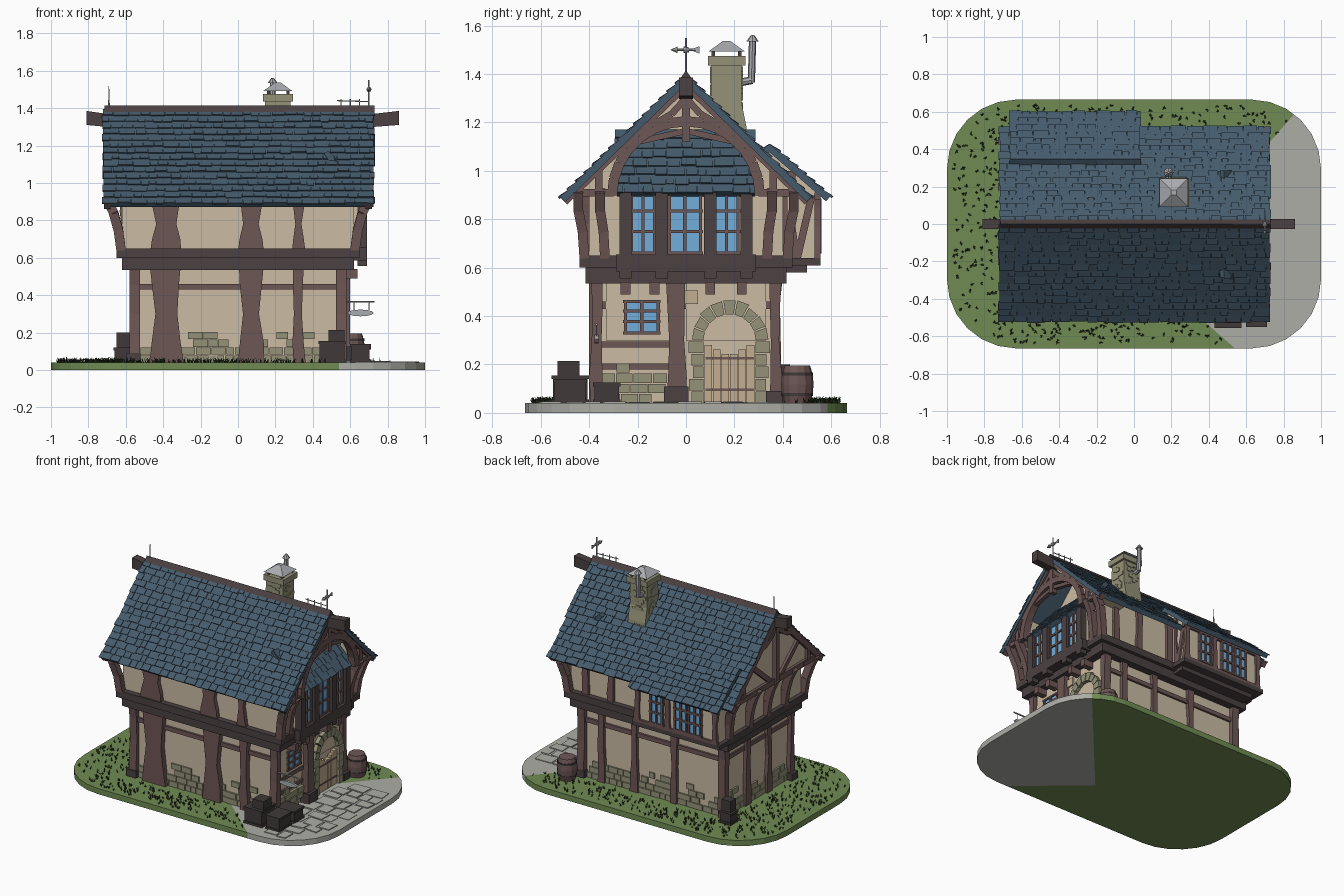
import bpy, bmesh, math, random
from mathutils import Vector, Matrix

if "Cube" in bpy.data.objects:
    bpy.data.objects.remove(bpy.data.objects["Cube"])
random.seed(4)
R = random.uniform

COL = dict(roof=(.06, .105, .15), plaster=(.6, .5, .37), timber=(.155, .095, .092), dark=(.07, .052, .054),
           grass=(.16, .26, .085), tuft=(.03, .05, .02), paving=(.42, .42, .39), stone=(.3, .29, .19),
           glass=(.17, .42, .7), plank=(.55, .42, .28), crate=(.05, .042, .04), metal=(.4, .41, .43))
MAT = {}
for k, c in COL.items():
    MAT[k] = bpy.data.materials.new(k)
    MAT[k].diffuse_color = (*c, 1)

def prism(bm, pts, axis, a, b):
    put = {'x': lambda u, v, t: (t, u, v), 'y': lambda u, v, t: (u, t, v), 'z': lambda u, v, t: (u, v, t)}[axis]
    lo = [bm.verts.new(put(u, v, a)) for u, v in pts]
    hi = [bm.verts.new(put(u, v, b)) for u, v in pts]
    fs = [bm.faces.new(lo[::-1]), bm.faces.new(hi)]
    for i in range(len(pts)):
        j = (i + 1) % len(pts)
        fs.append(bm.faces.new((lo[i], lo[j], hi[j], hi[i])))
    bmesh.ops.recalc_face_normals(bm, faces=fs)

def box(bm, x0, x1, y0, y1, z0, z1):
    prism(bm, [(x0, y0), (x1, y0), (x1, y1), (x0, y1)], 'z', z0, z1)

def rod(bm, p, q, r, r2=None, n=8):
    p, q = Vector(p), Vector(q)
    m = Matrix.Translation((p + q) / 2) @ (q - p).to_track_quat('Z', 'Y').to_matrix().to_4x4()
    bmesh.ops.create_cone(bm, cap_ends=True, segments=n, radius1=r, radius2=r if r2 is None else r2,
                          depth=(q - p).length, matrix=m)

def bar(bm, p, q, w, d, ref=(1, 0, 0)):
    # beam from p to q: d thick along ref, w wide across it
    p, q = Vector(p), Vector(q)
    z = (q - p).normalized()
    s = z.cross(Vector(ref)).normalized()
    t = s.cross(z)
    m = Matrix((s * w, t * d, z * (q - p).length)).transposed().to_4x4()
    bmesh.ops.create_cube(bm, size=1, matrix=Matrix.Translation((p + q) / 2) @ m)

def part(name, mat, build):
    bm = bmesh.new()
    build(bm)
    me = bpy.data.meshes.new(name)
    bm.to_mesh(me)
    bm.free()
    me.materials.append(MAT[mat])
    ob = bpy.data.objects.new(name, me)
    bpy.context.collection.objects.link(ob)
    return ob

def boxes(name, mat, *bs):
    return part(name, mat, lambda bm: [box(bm, *b) for b in bs])

def shingles(bm, axis, top, bot, a, b, rows):
    # slab with overlapping rows of tiles on its upper side
    t, e = Vector(top), Vector(bot)
    d = e - t
    n = Vector((-d.y, d.x)).normalized()
    n = n if n.y > 0 else -n
    prism(bm, [t, e, e - n * .025, t - n * .025], axis, a, b)
    for i in range(rows):
        x = a - R(0, .012)
        while x < b - .01:
            w = min(R(.035, .09), b + R(0, .012) - x)
            p, q = t + d * (i / rows), t + d * ((i + 1 + R(0, .2)) / rows)
            prism(bm, [p, q, q + n * R(.007, .012), p + n * .002], axis, x, x + w - .003)
            x += w

# ---- ground slab: grass with a paved wedge
def in_paving(x, y):
    return (x - .1) * .86 - (y + .28) * .75 > 0 and (x - .1) * .385 + (y + .28) * .44 > 0
outline = [(sx * (.63 + .37 * math.cos(t)), sy * (.295 + .37 * math.sin(t)))
           for sx, sy, seq in ((1, 1, range(7)), (-1, 1, range(6, -1, -1)), (-1, -1, range(7)), (1, -1, range(6, -1, -1)))
           for t in [i * math.pi / 12 for i in seq]]
def slab(bm):
    prism(bm, outline, 'z', 0, .04)
    for no in ((.86, -.75, 0), (.385, .44, 0)):
        bmesh.ops.bisect_plane(bm, geom=bm.verts[:] + bm.edges[:] + bm.faces[:], plane_co=(.1, -.28, 0), plane_no=no)
    for f in bm.faces:
        c = f.calc_center_median()
        f.material_index = int(in_paving(c.x, c.y))
part("ground_slab", 'grass', slab).data.materials.append(MAT['paving'])

def on_slab(x, y, m=.03):
    dx, dy = max(abs(x) - .63, 0), max(abs(y) - .295, 0)
    return math.hypot(dx, dy) < .37 - m
def tufts(bm):
    for _ in range(1500):
        x, y = R(-1, 1), R(-.66, .66)
        if not on_slab(x, y) or in_paving(x, y) or (abs(x) < .62 and abs(y) < .44):
            continue
        for k in range(3):
            a, h = R(0, 6.28), R(.012, .03)
            c, s = math.cos(a) * .012, math.sin(a) * .012
            bm.faces.new([bm.verts.new(v) for v in ((x - s * .4, y + c * .4, .039), (x + s * .4, y - c * .4, .039),
                                                    (x + c, y + s, .04 + h))])
part("grass_tufts", 'tuft', tufts)
def flags(bm):
    y = -.6
    while y < .55:
        h, x = R(.07, .12), .58 + R(0, .05)
        while x < .98:
            w = R(.07, .16)
            if all(on_slab(u, v, .01) and in_paving(u, v) for u in (x, x + w) for v in (y, y + h)):
                j = lambda: R(-.008, .008)
                prism(bm, [(x + j(), y + j()), (x + w - .015, y + j()), (x + w - .015 + j(), y + h - .015), (x, y + h - .015 + j())],
                      'z', .035, R(.043, .048))
            x += w
        y += h
part("paving_stones", 'paving', flags)

# ---- plaster walls
boxes("lower_walls", 'plaster', (-.55, .55, -.36, .36, .04, .56))
def upper(bm):
    prism(bm, [(-.4, .6), (.4, .6), (.4, .97), (0, 1.36), (-.4, .97)], 'x', -.62, .48)
    box(bm, .48, .62, -.4, .4, .6, .9)
    prism(bm, [(-.48, .9), (.48, .9), (0, 1.365)], 'x', -.69, -.6)
    arc = [(.29 * math.cos(t), .9 + .3 * math.sin(t)) for t in [i * math.pi / 16 for i in range(17)]]
    prism(bm, [(-.48, .9), (0, 1.365), (.48, .9)] + arc, 'x', .66, .69)
    for s in (-1, 1):
        prism(bm, [(s * .3, .9), (s * .47, .9), (s * .3, 1.07)], 'x', .47, .67)
    box(bm, .6, .65, -.27, .27, .62, .91)
    prism(bm, [(.36, .63), (.54, .63), (.54, .91), (.345, 1.09), (.3, 1.06)], 'x', -.62, 0)
part("upper_walls", 'plaster', upper)

# ---- shingled roofs
def roofs(bm):
    for s in (-1, 1):
        shingles(bm, 'x', (0, 1.395), (s * .515, .89), -.715, .725, 15)
    shingles(bm, 'x', (.345, 1.11), (.595, .893), -.66, .03, 7)
    shingles(bm, 'x', (.345, 1.11), (.305, 1.075), -.66, .03, 1)
    shingles(bm, 'y', (.48, 1.17), (.685, .91), -.285, .285, 7)
part("shingle_roofs", 'roof', roofs)
part("ridge_cap", 'dark', lambda bm: prism(bm, [(-.025, 1.38), (0, 1.415), (.025, 1.38)], 'x', -.715, .73))
def ridge_beam(bm):
    prism(bm, [(-.81, 1.31), (-.6, 1.29), (-.6, 1.355), (-.81, 1.385)], 'y', -.028, .028)
    prism(bm, [(.86, 1.31), (.6, 1.29), (.6, 1.355), (.86, 1.385)], 'y', -.028, .028)
part("ridge_beam_ends", 'dark', ridge_beam)

# ---- horizontal beams between the floors
boxes("floor_beams", 'dark', (-.65, .65, -.44, .44, .6, .65), (-.62, .62, -.415, .415, .535, .6),
      (-.65, .03, .42, .555, .61, .64), (-.6, 0, .4, .5, .58, .61), (.62, .69, -.29, .29, .585, .655))
boxes("mid_rails", 'timber', (-.56, .56, -.375, .375, .43, .46), (.55, .562, -.35, -.07, .27, .295), (.55, .562, -.35, -.07, .18, .205),
      (-.63, .03, .53, .555, .64, .66), (-.63, .03, .53, .555, .88, .91))
# plaster above the door hides the rail there
boxes("front_plaster", 'plaster', (.54, .563, .0, .33, .3, .54), (.54, .563, -.33, -.07, .3, .54))

# ---- posts
def post(bm, axis, c, w, z0, z1, a, b):
    # crooked post, thick at foot and head
    zs = [z0 + (z1 - z0) * k for k in (0, .2, .5, .8, 1)]
    ws = [w * k * .5 for k in (1.1, 1, .72, .9, 1)]
    L = [(c - h + R(-.006, .006), z) for h, z in zip(ws, zs)]
    prism(bm, L + [(c + h + R(-.006, .006), z) for h, z in zip(ws, zs)][::-1], axis, a, b)
def posts(bm):
    for x, w in ((-.385, .165), (.07, .125), (.325, .06)):
        post(bm, 'y', x, w, .04, .56, -.4, -.34)
        post(bm, 'y', x, w * .92, .64, .92, -.43, -.38)
    for x in (-.17, .14, .4):
        post(bm, 'y', x, .05, .04, .56, .34, .385)
    for x in (.04, .3, .5):
        post(bm, 'y', x, .05, .64, .95, .38, .42)
    for x in (-.61, -.24, 0):
        post(bm, 'y', x, .04, .64, .9, .53, .555)
    post(bm, 'x', .44, .03, .64, 1.0, -.01, .012)
    bar(bm, (.003, .46, .64), (.003, .52, .9), .03, .02)
    for sx in (-1, 1):
        for sy in (-1, 1):
            post(bm, 'x', sy * .37, .05, .04, .56, sx * .525, sx * .58)
    post(bm, 'x', -.04, .075, .04, .56, .54, .6)
    for y in (-.12, .12):
        post(bm, 'x', y, .05, .04, .56, -.575, -.54)
    # posts flaring out below both gables
    for sx, ys in ((1, (-.42, -.335, .335, .42)), (-1, (-.42, -.2, 0, .2, .42))):
        for y in ys:
            k = 1.06 if abs(y) > .3 else 1
            P = [(sx * .625, y, .64), (sx * .64, y * (1 + (k - 1) * .3), .75), (sx * .665, y * k, .84), (sx * .705, y * k, .92)]
            for p, q in zip(P, P[1:]):
                bar(bm, p, q, .04, .05)
part("timber_posts", 'timber', posts)
boxes("post_bases", 'dark', (.54, .62, -.09, .01, .04, .11), (.52, .6, .33, .4, .04, .09), (-.6, -.52, -.4, -.33, .04, .09))
boxes("joist_ends", 'timber', *[(.55, .64, y - .02, y + .02, .49, .54) for y in (-.25, -.13, .1, .23)])

# ---- gable timbers
def gables(bm):
    for x in (.7, -.7):
        for s in (-1, 1):
            bar(bm, (x, 0, 1.36), (x, s * .505, .875), .04, .035)
            bar(bm, (x, s * .3, .91), (x, s * .49, .91), .03, .03)
            bar(bm, (x, s * .36, .91), (x, s * .36, 1.01), .03, .025)
            P = [(0, 1.3), (s * .06, 1.235), (s * .12, 1.2), (s * .18, 1.19)]
            for p, q in zip(P, P[1:]):
                bar(bm, (x, *p), (x, *q), .028, .03)
        bar(bm, (x, 0, 1.12 if x > 0 else .9), (x, 0, 1.37), .035, .04)
    pts = [(.305 * math.cos(t), .9 + .305 * math.sin(t)) for t in [i * math.pi / 14 for i in range(15)]]
    for p, q in zip(pts, pts[1:]):
        bar(bm, (.695, *p), (.695, *q), .042, .05)
    bar(bm, (.695, -.2, 1.12), (.695, 0, 1.165), .025, .03)
    bar(bm, (.695, .2, 1.12), (.695, 0, 1.165), .025, .03)
    bar(bm, (-.695, -.48, .91), (-.695, .48, .91), .04, .03)
    for s in (-1, 1):
        bar(bm, (-.695, s * .05, .92), (-.695, s * .26, 1.1), .035, .025)
part("gable_timbers", 'timber', gables)
boxes("bay_corbel_posts", 'dark', *[(.64, .69, y - .025, y + .025, .555, .91) for y in (-.25, -.1, .1, .25)])

# ---- windows: glass pane plus frame with bars, on an x or y facing wall
WIN = [('x', .652, -.225, -.13, .66, .91), ('x', .652, -.07, .06, .66, .91), ('x', .652, .12, .215, .66, .91),
       ('x', .556, -.25, -.115, .33, .46), ('y', .542, -.2, -.11, .665, .88), ('y', .542, -.39, -.3, .665, .88), ('y', .542, -.5, -.41, .665, .88)]
def wbox(bm, ax, d0, d1, a, b, z0, z1):
    box(bm, *((d0, d1, a, b) if ax == 'x' else (a, b, d0, d1)), z0, z1)
part("window_glass", 'glass', lambda bm: [wbox(bm, ax, d - .02, d + .008, a, b, z0, z1) for ax, d, a, b, z0, z1 in WIN])
def frames(bm):
    for ax, d, a, b, z0, z1 in WIN:
        for u in (a, (a + b) / 2, b):
            wbox(bm, ax, d - .01, d + .018, u - .007, u + .007, z0, z1)
        for z in (z0, z0 + (z1 - z0) * .36, z0 + (z1 - z0) * .7, z1):
            wbox(bm, ax, d - .01, d + .018, a - .01, b + .01, z - .006, z + .006)
part("window_frames", 'timber', frames)

# ---- arched door with stone surround
def surround(bm):
    for s in (-1, 1):
        for i in range(5):
            e = R(.15, .17)
            y0, y1 = sorted((.18 + s * .108, .18 + s * e))
            box(bm, .54, R(.585, .595), y0, y1, .04 + i * .052, .088 + i * .052)
    for i in range(9):
        a, b, r = i * math.pi / 9 + .02, (i + 1) * math.pi / 9 - .02, R(.155, .168)
        prism(bm, [(.18 + k * math.cos(t), .3 + k * math.sin(t)) for k, t in ((.108, a), (r, a), (r, b), (.108, b))], 'x', .54, .59)
part("door_surround", 'stone', surround)
def door(bm):
    for i in range(6):
        y = .075 + i * .035
        box(bm, .55, .578, y + .001, y + .033, .04, .28 - .018 * min(i, 5 - i))
part("door_planks", 'plank', door)
boxes("door_rails", 'timber', (.57, .582, .08, .28, .09, .1), (.57, .582, .08, .28, .22, .23))
boxes("wall_plaque", 'plank', (.56, .575, -.005, .05, .45, .505))

# ---- rough stonework showing along the wall feet
def footing(bm):
    for ax, lim, ds in (('y', .52, (-.36, .36)), ('x', .35, (-.55, .56))):
        for d in ds:
            for row in range(4):
                u = -lim
                while u < lim - .03:
                    w = R(.04, .09)
                    skip = ax == 'x' and d > 0 and u + w > -.07
                    if not skip and R(0, 1) < (1, .95, .7, .35)[row]:
                        wbox(bm, ax, d - R(.008, .014), d + R(.008, .014), u, min(u + w, lim) - .004, .04 + row * .042, .078 + row * .042)
                    u += w
part("stone_footing", 'stone', footing)

# ---- chimney with cap and flue
def chimney(bm):
    prism(bm, [(.1, 1.2), (.255, 1.08), (.25, 1.18), (.23, 1.28), (.23, 1.44), (.105, 1.44)], 'x', .145, .28)
    box(bm, .135, .295, .09, .245, 1.435, 1.475)
    for i in range(40):
        z, w, u = R(1.2, 1.41), R(.025, .05), R(0, .08)
        box(bm, *random.choice([(.14, .285, .11 + u, .11 + u + w), (.15 + u, .15 + u + w, .1, .236)]), z, z + .022)
part("chimney", 'stone', chimney)
boxes("chimney_cap_legs", 'dark', *[(x, x + .015, y, y + .015, 1.47, 1.5) for x in (.155, .26) for y in (.105, .215)])
def metalwork(bm):
    bmesh.ops.create_cone(bm, cap_ends=True, segments=4, radius1=.108, radius2=.02, depth=.045,
                          matrix=Matrix.Translation((.213, .168, 1.515)) @ Matrix.Rotation(math.pi / 4, 4, 'Z'))
    rod(bm, (.185, .22, 1.365), (.185, .275, 1.375), .016)
    rod(bm, (.185, .27, 1.365), (.185, .275, 1.54), .015)
    rod(bm, (.185, .275, 1.535), (.185, .275, 1.562), .026, .006)
    # weathervane, ridge rail, finial
    rod(bm, (.7, 0, 1.38), (.7, 0, 1.55), .004)
    rod(bm, (.7, -.05, 1.5), (.7, .04, 1.5), .005)
    rod(bm, (.7, -.035, 1.5), (.7, -.065, 1.5), .014, 0)
    prism(bm, [(.015, 1.5), (.055, 1.515), (.055, 1.485)], 'x', .697, .703)
    rod(bm, (.7, -.01, 1.5), (.7, .012, 1.5), .014, .01)
    rod(bm, (.53, 0, 1.44), (.7, 0, 1.435), .003)
    for x in (.55, .6, .65):
        rod(bm, (x, 0, 1.39), (x, 0, 1.45), .003)
    rod(bm, (-.69, 0, 1.38), (-.69, 0, 1.52), .006, .001)
    # hanging sign
    rod(bm, (.57, -.37, 0.365), (.73, -.37, .365), .005)
    for x in (.62, .7):
        rod(bm, (x, -.37, .32), (x, -.37, .365), .002)
    prism(bm, [(.655 + .07 * math.cos(i * .5236), .305 + .018 * math.sin(i * .5236)) for i in range(12)], 'y', -.378, -.362)
part("metalwork", 'metal', metalwork)

# ---- crates and barrel
CR = [(.43, .575, -.555, -.4, .155), (.56, .71, -.385, -.27, .125), (.6, .71, -.55, -.41, .14), (-.665, -.57, .36, .45, .12)]
def crates(bm):
    for x0, x1, y0, y1, h in CR:
        box(bm, x0 + .006, x1 - .006, y0 + .006, y1 - .006, .04, h - .006)
        for z in (.04, h - .016):
            box(bm, x0, x1, y0, y1, z, z + .016)
    box(bm, .485, .57, -.53, -.44, .155, .215)
    box(bm, -.65, -.58, .37, .43, .12, .2)
part("crates", 'crate', crates)
def rings(bm, prof, o=.0):
    for (r, z), (r2, z2) in zip(prof, prof[1:]):
        rod(bm, (.61, .46, z), (.61, .46, z2), r + o, r2 + o, 12)
part("barrel", 'timber', lambda bm: rings(bm, [(.053, .04), (.064, .08), (.067, .118), (.064, .156), (.053, .195)]))
part("barrel_hoops", 'crate', lambda bm: [rings(bm, [(r, z), (r, z + .012)], .003) for r, z in ((.062, .07), (.062, .155))])

for m in bpy.data.materials:
    if m.users and not m.is_grease_pencil:
        m.use_nodes = True
        m.node_tree.nodes["Principled BSDF"].inputs["Base Color"].default_value = m.diffuse_color
